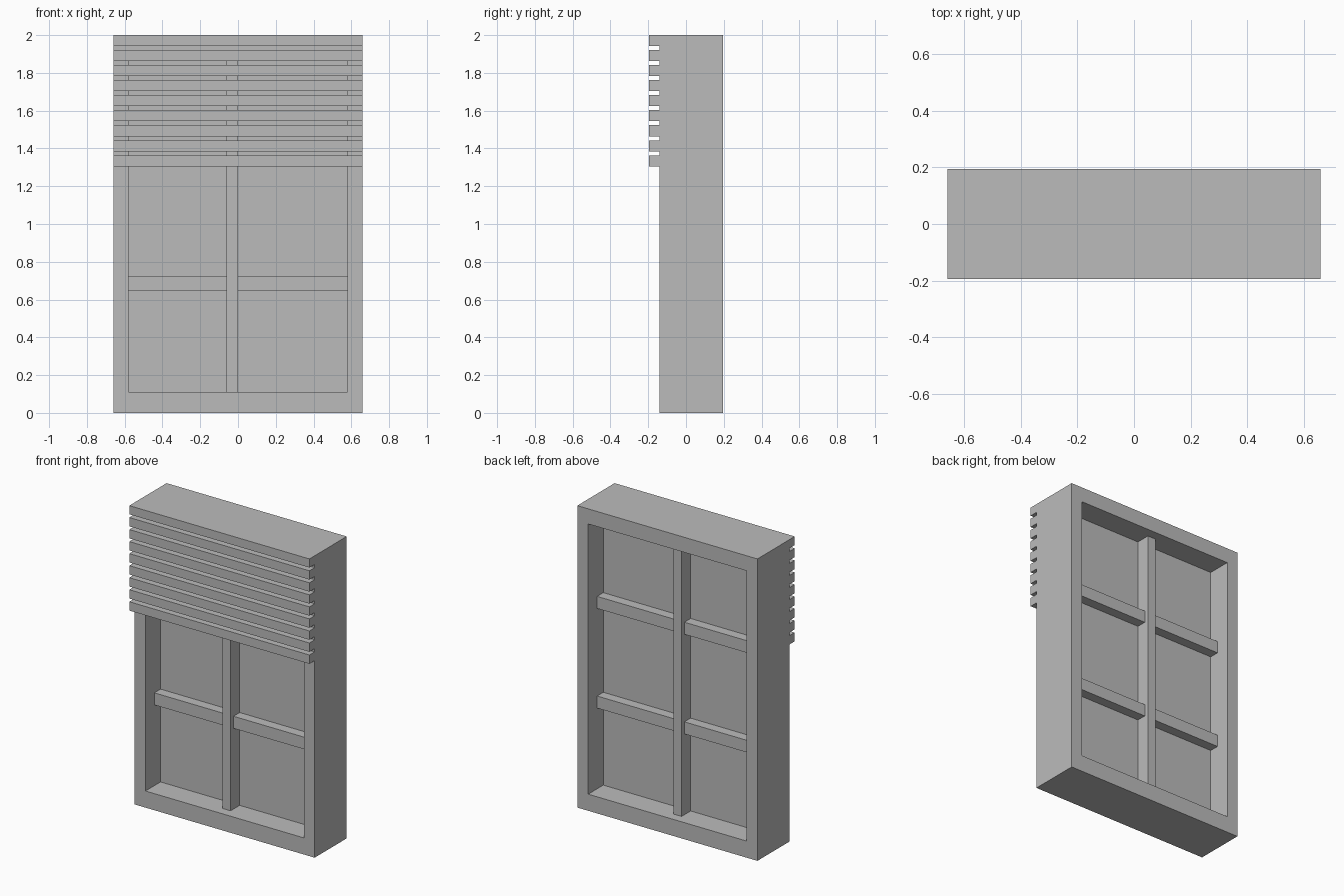
import bpy
import bmesh

old = bpy.data.objects.get("Cube")
if old:
    bpy.data.objects.remove(old, do_unlink=True)

grey = bpy.data.materials.new("neutral_grey")
grey.use_nodes = True
grey.diffuse_color = (0.5, 0.5, 0.5, 1)
grey.node_tree.nodes["Principled BSDF"].inputs["Base Color"].default_value = (0.5, 0.5, 0.5, 1)

HALF_W, OPEN_W = 0.66, 0.58
FRONT, FACE, BACK = -0.195, -0.14, 0.195
SILL, HEAD, TOP = 0.11, 1.90, 2.0
MID = (FACE + BACK) / 2
MULLION = (-0.06, 0.0)


def finish(name, bm):
    bmesh.ops.recalc_face_normals(bm, faces=bm.faces)
    mesh = bpy.data.meshes.new(name)
    bm.to_mesh(mesh)
    bm.free()
    mesh.materials.append(grey)
    obj = bpy.data.objects.new(name, mesh)
    bpy.context.collection.objects.link(obj)


def box(name, xs, ys, zs):
    bm = bmesh.new()
    bmesh.ops.create_cube(bm, size=1)
    for v in bm.verts:
        v.co = [lo + (c + 0.5) * (hi - lo) for c, (lo, hi) in zip(v.co, (xs, ys, zs))]
    finish(name, bm)


def ring(name, half_out, zs_out, half_in, zs_in, ys):
    """Rectangular casing with a through opening."""
    bm = bmesh.new()

    def loop(half, zs, y):
        corners = ((-half, zs[0]), (half, zs[0]), (half, zs[1]), (-half, zs[1]))
        return [bm.verts.new((x, y, z)) for x, z in corners]

    loops = [loop(half_out, zs_out, ys[0]), loop(half_out, zs_out, ys[1]),
             loop(half_in, zs_in, ys[1]), loop(half_in, zs_in, ys[0])]
    for a, b in zip(loops, loops[1:] + loops[:1]):
        for i in range(4):
            j = (i + 1) % 4
            bm.faces.new((a[i], a[j], b[j], b[i]))
    finish(name, bm)


# Deep outer casing
ring("window_frame", HALF_W, (0, TOP), OPEN_W, (SILL, HEAD), (FACE, BACK))

# Pane set halfway through the casing
box("pane", (-OPEN_W, OPEN_W), (MID - 0.01, MID + 0.01), (SILL, HEAD))

# Vertical divider
box("mullion", MULLION, (MID - 0.105, MID + 0.105), (SILL, HEAD))

# Horizontal dividers on each side of the mullion
for level, z in (("lower", 0.645), ("upper", 1.305)):
    for side, xs in (("right", (-OPEN_W, MULLION[0])), ("left", (MULLION[1], OPEN_W))):
        box(f"{level}_{side}_crossbar", xs, (MID - 0.075, MID + 0.075), (z, z + 0.08))

# Shutter slats across the upper front
for i in range(9):
    z = 1.305 + i * 0.0797
    box(f"shutter_slat_{i + 1}", (-HALF_W, HALF_W), (FRONT, FACE), (z, min(z + 0.0585, TOP)))
